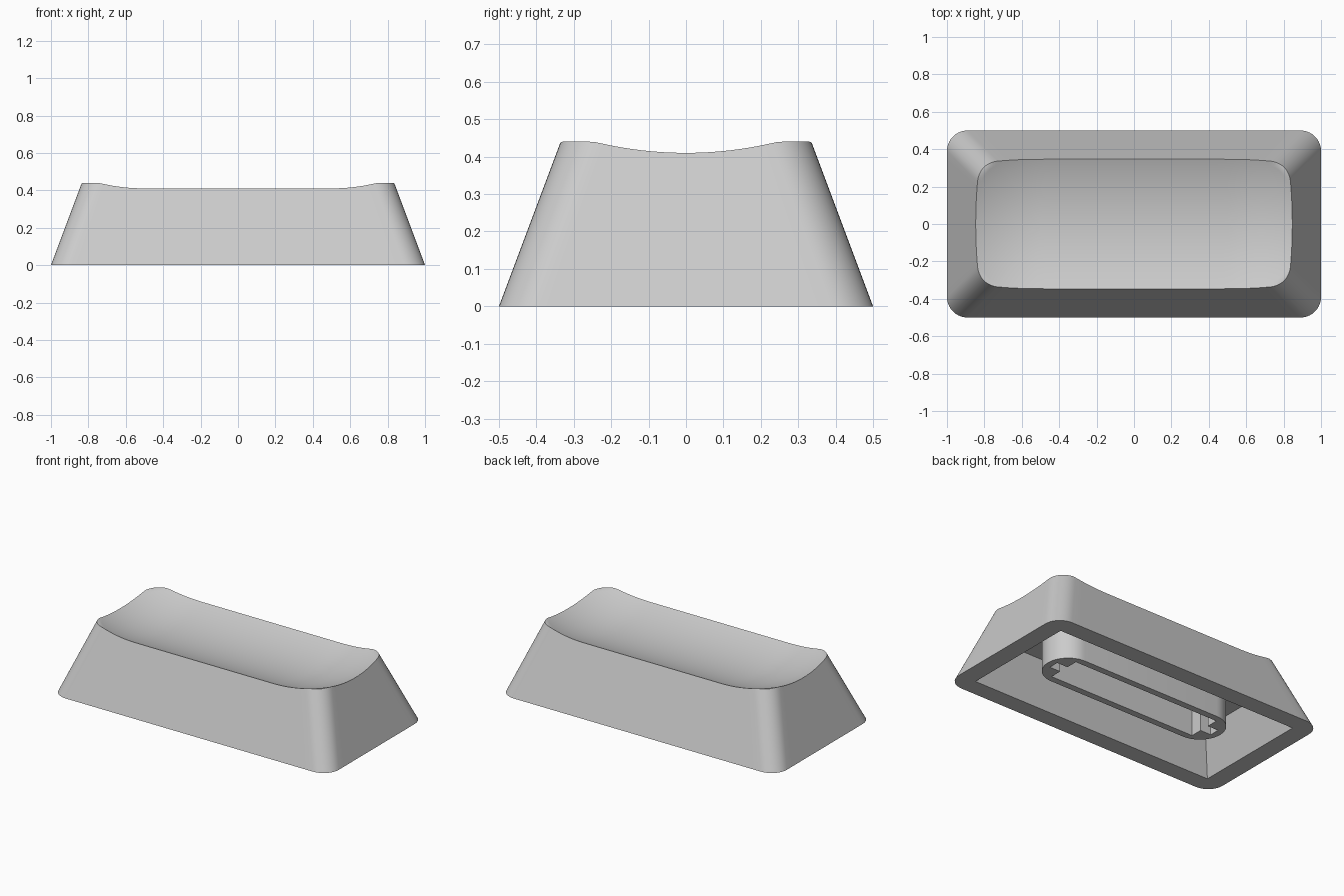
import bpy, bmesh, math

if "Cube" in bpy.data.objects:
    bpy.data.objects.remove(bpy.data.objects["Cube"])

TAPER, TOP, R_CORNER = 0.375, 0.44, 0.11   # side slope, rim height, corner radius
ROOF, HALF = 0.26, 0.5                     # cavity roof height, spacing of dish/stem centres
DISH_R, DISH_Z = 0.96, 1.3055              # dish sphere radius and centre height


def outline(z):
    """Rounded rectangle of the cap at height z, with subdivided straight sides."""
    hx, hy, r = 1 - TAPER * z, 0.5 - TAPER * z, R_CORNER
    corners = []
    for k, (sx, sy) in enumerate([(1, 1), (-1, 1), (-1, -1), (1, -1)]):
        arc = []
        for i in range(11):
            a = math.radians(90 * k + 9 * i)
            arc.append((sx * (hx - r) + r * math.cos(a), sy * (hy - r) + r * math.sin(a)))
        corners.append(arc)
    pts = []
    for k in range(4):
        pts += corners[k]
        (x0, y0), (x1, y1) = corners[k][-1], corners[(k + 1) % 4][0]
        n = 28 if k % 2 == 0 else 16
        pts += [(x0 + (x1 - x0) * i / n, y0 + (y1 - y0) * i / n) for i in range(1, n)]
    return pts


def axis_point(x):
    return max(-HALF, min(HALF, x))


def dish(x, y):
    d = math.hypot(x - axis_point(x), y)
    return min(TOP, DISH_Z - math.sqrt(DISH_R ** 2 - d * d))


def ring(bm, pts):
    return [bm.verts.new(p) for p in pts]


def loft(bm, a, b):
    n = len(a)
    for i in range(n):
        bm.faces.new((a[i], a[(i + 1) % n], b[(i + 1) % n], b[i]))


def fill_between(bm, *loops):
    edges = []
    for l in loops:
        for i in range(len(l)):
            pair = (l[i], l[(i + 1) % len(l)])
            edges.append(bm.edges.get(pair) or bm.edges.new(pair))
    bmesh.ops.triangle_fill(bm, edges=edges, use_beauty=True, normal=(0, 0, 1))


def finish(bm, name):
    bmesh.ops.remove_doubles(bm, verts=bm.verts, dist=1e-5)
    bmesh.ops.recalc_face_normals(bm, faces=bm.faces)
    me = bpy.data.meshes.new(name)
    bm.to_mesh(me)
    bm.free()
    ob = bpy.data.objects.new(name, me)
    bpy.context.collection.objects.link(ob)
    bpy.ops.object.select_all(action='DESELECT')
    ob.select_set(True)
    bpy.context.view_layer.objects.active = ob
    bpy.ops.object.shade_smooth_by_angle(angle=math.radians(30))
    return ob


# Cap shell: tapered sides meeting the dished top
bm = bmesh.new()
base_pts = outline(0)
rim = []
for i in range(len(base_pts)):
    z = TOP
    for _ in range(6):
        x, y = outline(z)[i]
        z = dish(x, y)
    rim.append((x, y, z))
base = ring(bm, [(x, y, 0) for x, y in base_pts])
prev = ring(bm, rim)
loft(bm, base, prev)

# Dish: rings shrinking onto the centre line
for t in (0.97, 0.93, 0.88, 0.8, 0.7, 0.6, 0.5, 0.4, 0.3, 0.2, 0.1, 0.0):
    pts = []
    for x, y, _ in rim:
        ax = axis_point(x)
        px, py = ax + (x - ax) * t, y * t
        pts.append((px, py, dish(px, py)))
    cur = ring(bm, pts)
    loft(bm, prev, cur)
    prev = cur


# Hollow underside with sharp corners
def rect(z):
    hx, hy = 0.88 - TAPER * z, 0.385 - TAPER * z
    return [(hx, hy, z), (-hx, hy, z), (-hx, -hy, z), (hx, -hy, z)]


mouth, roof = ring(bm, rect(0)), ring(bm, rect(ROOF))
loft(bm, mouth, roof)
bm.faces.new(roof)
fill_between(bm, base, mouth)
finish(bm, "keycap_shell")

# Mounting stem: long rounded post with a stepped slot
bm = bmesh.new()
R, W, A, ARM = 0.153, 0.11, 0.033, 0.61
post = []
for s, start in ((1, -90), (-1, 90)):
    for i in range(25):
        a = math.radians(start + 7.5 * i)
        post.append((s * HALF + R * math.cos(a), R * math.sin(a)))
E = HALF + A
half_slot = [(E, -W), (E, -A), (ARM, -A), (ARM, A), (E, A), (E, W)]
slot = half_slot + [(-x, -y) for x, y in half_slot]
ends = []
for z in (0.04, ROOF + 0.01):
    ends.append([ring(bm, [(x, y, z) for x, y in loop]) for loop in (post, slot)])
for low, high in zip(*ends):
    loft(bm, low, high)
for pair in ends:
    fill_between(bm, *pair)
finish(bm, "mounting_stem")
